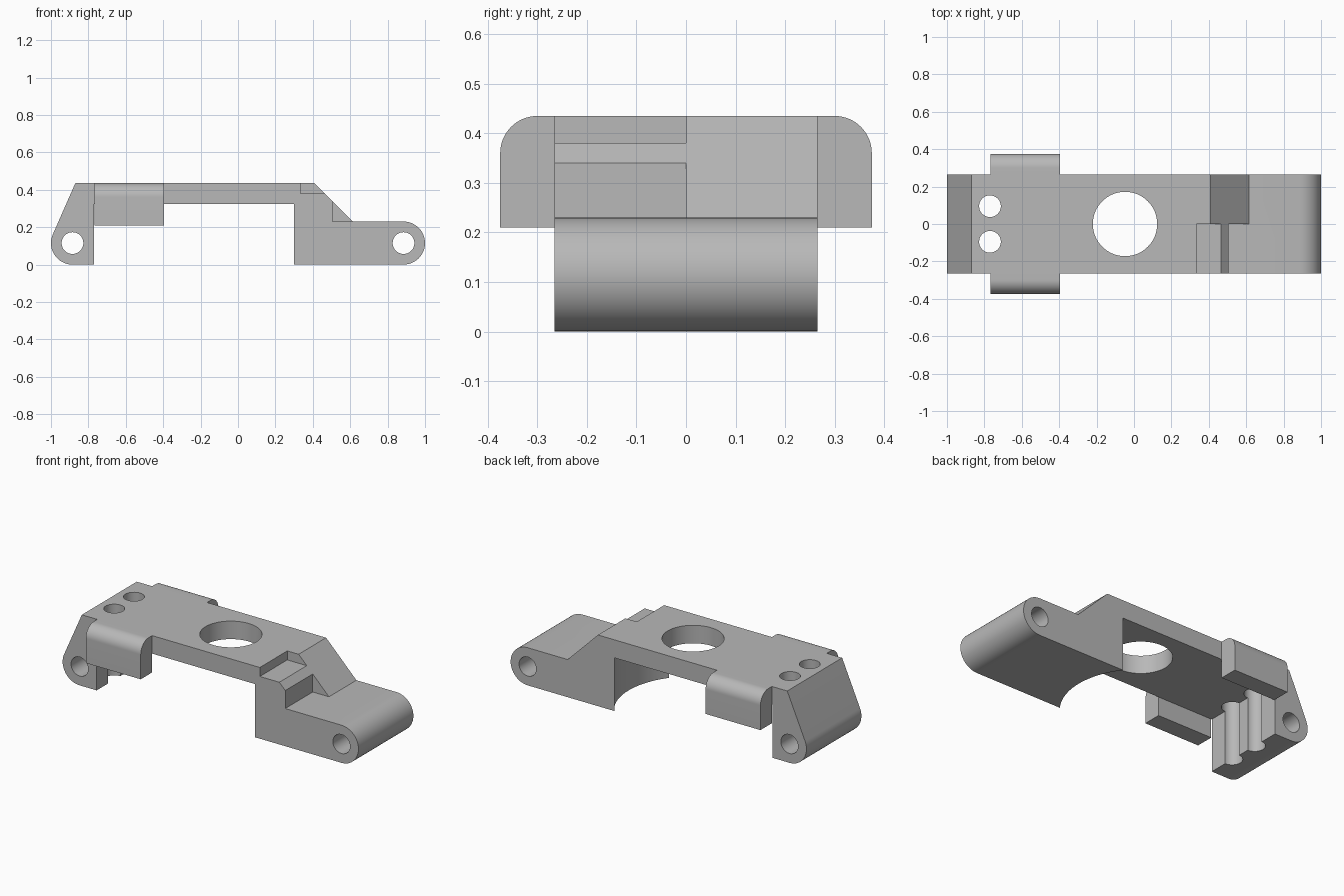
import bpy, bmesh
from math import cos, sin, radians, pi
from mathutils import Vector, Matrix

cube = bpy.data.objects.get("Cube")
if cube:
    bpy.data.objects.remove(cube, do_unlink=True)

grey = bpy.data.materials.new("plain grey")
grey.use_nodes = True
colour = (0.48, 0.48, 0.48, 1)
grey.diffuse_color = colour
grey.node_tree.nodes["Principled BSDF"].inputs["Base Color"].default_value = colour


def make_object(name, bm):
    bmesh.ops.recalc_face_normals(bm, faces=bm.faces)
    mesh = bpy.data.meshes.new(name)
    bm.to_mesh(mesh)
    bm.free()
    mesh.materials.append(grey)
    obj = bpy.data.objects.new(name, mesh)
    bpy.context.collection.objects.link(obj)
    return obj


def prism(name, profile, axis, start, end):
    """Extrude a profile along x (points are y, z) or along y (points are x, z)."""
    bm = bmesh.new()
    place = (lambda a, b: (start, a, b)) if axis == "x" else (lambda a, b: (a, start, b))
    face = bm.faces.new([bm.verts.new(place(a, b)) for a, b in profile])
    step = Vector((end - start, 0, 0) if axis == "x" else (0, end - start, 0))
    new = bmesh.ops.extrude_face_region(bm, geom=[face], use_keep_orig=True)["geom"]
    bmesh.ops.translate(bm, vec=step, verts=[v for v in new if isinstance(v, bmesh.types.BMVert)])
    return make_object(name, bm)


def cylinder(name, centre, radius, depth, along_y=False, sides=64):
    bm = bmesh.new()
    turn = Matrix.Rotation(pi / 2 if along_y else 0, 4, "X")
    bmesh.ops.create_cone(bm, cap_ends=True, segments=sides, radius1=radius, radius2=radius,
                          depth=depth, matrix=Matrix.Translation(centre) @ turn)
    return make_object(name, bm)


def arc(cx, cz, radius, first, last, steps=24):
    angles = [radians(first + (last - first) * i / steps) for i in range(steps + 1)]
    return [(cx + radius * cos(a), cz + radius * sin(a)) for a in angles]


def combine(target, tool, operation="DIFFERENCE"):
    mod = target.modifiers.new(tool.name, "BOOLEAN")
    mod.operation = operation
    mod.solver = "EXACT"
    mod.object = tool
    bpy.context.view_layer.objects.active = target
    bpy.ops.object.modifier_apply(modifier=mod.name)
    bpy.data.objects.remove(tool, do_unlink=True)


WIDTH, TOP, UNDER = 0.265, 0.435, 0.325
EYE_X, EYE_R = 0.885, 0.115

# Main body: side profile with rounded ends, sloped shoulders and open underside
profile = [(-0.87, TOP)]
profile += arc(-EYE_X, EYE_R, EYE_R, 156.3, 270)
profile += [(-0.77, 0), (-0.77, UNDER), (0.28, UNDER), (0.28, 0)]
profile += arc(EYE_X, EYE_R, EYE_R, -90, 90)
profile += [(0.615, 0.23), (0.41, TOP)]
body = prism("bracket_body", profile, "y", -WIDTH, WIDTH)

# Round clearance hollowed into the inner face of the leg
combine(body, cylinder("clearance_cutter", (-0.048, 0, UNDER - 0.5), 0.437, 1, sides=128))

# Stepped notch in the front half of the shoulder
step = [(0.333, 0.6), (0.333, 0.38), (0.505, 0.38), (0.505, 0.23), (0.7, 0.23), (0.7, 0.6)]
combine(body, prism("notch_cutter", step, "y", -0.5, 0))

# Side tabs: one saddle with rounded shoulders, hanging past both edges
right = [(WIDTH, UNDER), (WIDTH, 0.21), (0.375, 0.21)] + arc(0.3, 0.36, 0.075, 0, 90, 16)
saddle = right + [(-y, z) for y, z in reversed(right)]
combine(body, prism("side_tabs", saddle, "x", -0.766, -0.395), "UNION")

# Large central hole
combine(body, cylinder("centre_hole_cutter", (-0.048, 0, TOP), 0.172, 0.5, sides=96))

for side in (-1, 1):
    # Vertical screw holes that run down the foot as grooves
    combine(body, cylinder("screw_hole_cutter", (-0.77, side * 0.095, 0.2), 0.058, 1))
    # Cross pin holes through the rounded ends
    combine(body, cylinder("pin_hole_cutter", (side * EYE_X, 0, EYE_R), 0.058, 1, along_y=True))

bpy.ops.object.select_all(action="DESELECT")
body.select_set(True)
bpy.context.view_layer.objects.active = body
bpy.ops.object.shade_smooth_by_angle(angle=radians(25))
